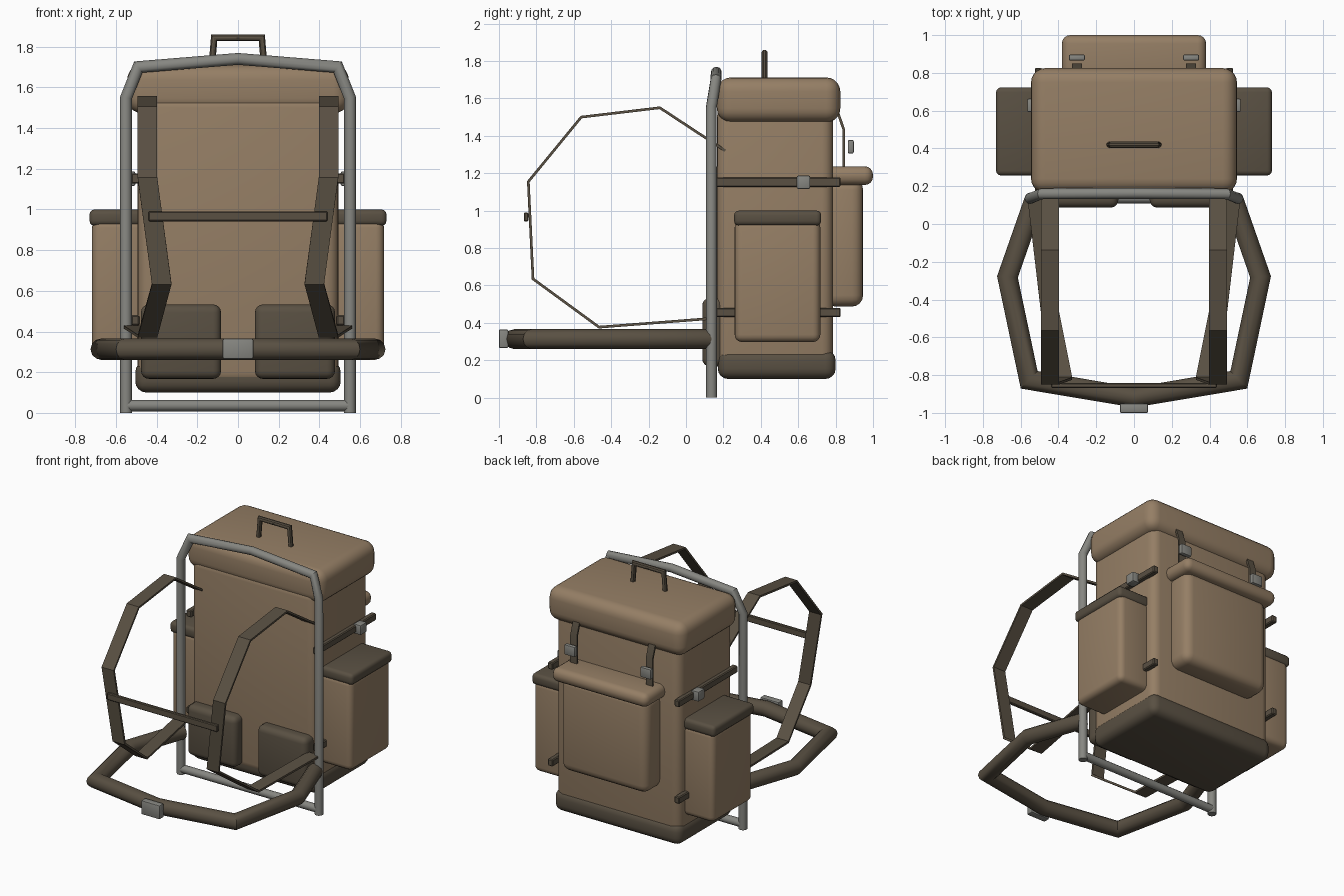
import bpy, bmesh, math
from mathutils import Vector

if "Cube" in bpy.data.objects:
    bpy.data.objects.remove(bpy.data.objects["Cube"])


def material(name, rgb):
    m = bpy.data.materials.new(name)
    m.diffuse_color = (*rgb, 1)
    m.use_nodes = True
    m.node_tree.nodes["Principled BSDF"].inputs["Base Color"].default_value = m.diffuse_color
    return m


TAN = material("tan_canvas", (0.30, 0.21, 0.13))
DARK = material("dark_webbing", (0.10, 0.08, 0.055))
METAL = material("grey_metal", (0.24, 0.24, 0.22))


def finish(name, bm, mat, angle=35):
    bmesh.ops.recalc_face_normals(bm, faces=bm.faces)
    me = bpy.data.meshes.new(name)
    bm.to_mesh(me)
    bm.free()
    ob = bpy.data.objects.new(name, me)
    bpy.context.collection.objects.link(ob)
    me.materials.append(mat)
    bpy.ops.object.select_all(action='DESELECT')
    ob.select_set(True)
    bpy.context.view_layer.objects.active = ob
    bpy.ops.object.shade_smooth_by_angle(angle=math.radians(angle))
    return ob


def box(name, x, y, z, mat, r=0.0, seg=4):
    """Rounded box from (min, max) ranges."""
    bm = bmesh.new()
    bmesh.ops.create_cube(bm, size=1)
    for v in bm.verts:
        v.co = [(a + b) / 2 + c * (b - a) for c, (a, b) in zip(v.co, (x, y, z))]
    if r:
        bmesh.ops.bevel(bm, geom=bm.edges[:], offset=r, segments=seg,
                        profile=0.5, affect='EDGES')
    return finish(name, bm, mat)


def sweep(name, pts, section, n, mat):
    """Mitred sweep of a section (u along n, v across) along a path."""
    pts, n = [Vector(p) for p in pts], Vector(n)
    sides = [n.cross(b - a).normalized() for a, b in zip(pts, pts[1:])]
    bm = bmesh.new()
    rings = []
    for i, p in enumerate(pts):
        a, b = sides[max(i - 1, 0)], sides[min(i, len(sides) - 1)]
        m = (a + b) / (1 + a.dot(b))
        rings.append([bm.verts.new(p + n * u + m * v) for u, v in section])
    k = len(section)
    for r0, r1 in zip(rings, rings[1:]):
        for j in range(k):
            bm.faces.new((r0[j], r0[(j + 1) % k], r1[(j + 1) % k], r1[j]))
    bm.faces.new(rings[0])
    bm.faces.new(rings[-1])
    return finish(name, bm, mat)


def circle(r, k=12):
    return [(r * math.cos(math.tau * i / k), r * math.sin(math.tau * i / k)) for i in range(k)]


def flat(w, t):
    return [(-w / 2, -t / 2), (w / 2, -t / 2), (w / 2, t / 2), (-w / 2, t / 2)]


def mirrored(half):
    """Complete a path that ends on x = 0."""
    return half + [(-x, y, z) for x, y, z in half[-2::-1]]


# Pack body, base and lid
box("pack_body", (-0.495, 0.495), (0.165, 0.787), (0.14, 1.56), TAN, 0.06)
box("pack_base", (-0.505, 0.505), (0.17, 0.80), (0.10, 0.255), DARK, 0.055)
box("pack_lid", (-0.545, 0.545), (0.165, 0.825), (1.472, 1.712), TAN, 0.075, 5)

# Carry handle
sweep("carry_handle", mirrored([(-0.13, 0.42, 1.69), (-0.117, 0.42, 1.843), (0, 0.42, 1.843)]),
      circle(0.017, 10), (0, 1, 0), DARK)

# Tubular outer frame
sweep("frame_tube", mirrored([(-0.55, 0.137, 0), (-0.55, 0.135, 1.55),
                              (-0.49, 0.16, 1.70), (0, 0.162, 1.74)]),
      circle(0.029), (0, 1, 0), METAL)
sweep("frame_bottom_bar", [(-0.55, 0.137, 0.036), (0.55, 0.137, 0.036)],
      circle(0.028), (0, 1, 0), METAL)

# Hip belt and buckle
sweep("hip_belt", mirrored([(-0.53, 0.12, 0.313), (-0.67, -0.28, 0.313),
                            (-0.555, -0.825, 0.313), (0, -0.918, 0.313)]),
      circle(0.053), (0, 0, 1), DARK)
box("hip_buckle", (-0.075, 0.075), (-1.0, -0.95), (0.265, 0.365), METAL, 0.008, 2)

# Rear pocket
box("rear_pocket", (-0.345, 0.345), (0.74, 0.947), (0.487, 1.17), TAN, 0.06)
box("rear_pocket_flap", (-0.382, 0.382), (0.74, 1.0), (1.137, 1.237), TAN, 0.045)

# Sternum strap
box("sternum_strap", (-0.44, 0.44), (-0.867, -0.843), (0.942, 0.99), DARK, 0.005, 1)

for s, side in ((-1, "left"), (1, "right")):
    def xr(a, b):
        return tuple(sorted((s * a, s * b)))

    # Side pockets
    box("side_pocket_" + side, xr(0.46, 0.718), (0.26, 0.718), (0.297, 0.95), TAN, 0.04)
    box("side_pocket_flap_" + side, xr(0.46, 0.73), (0.257, 0.723), (0.92, 1.0), DARK, 0.025, 3)
    # Compression straps
    for level, z in (("upper", 1.152), ("lower", 0.455)):
        box(f"compression_strap_{level}_{side}", xr(0.485, 0.525), (0.16, 0.827),
            (z - 0.025, z + 0.025), DARK, 0.006, 1)
    box("compression_buckle_" + side, xr(0.505, 0.565), (0.592, 0.664), (1.116, 1.187),
        METAL, 0.008, 2)
    # Lumbar pads
    box("lumbar_pad_" + side, xr(0.083, 0.477), (0.087, 0.21), (0.167, 0.533), DARK, 0.04)
    # Shoulder straps
    sweep("shoulder_strap_" + side,
          [(s * x, y, z) for x, y, z in
           [(0.445, 0.21, 1.32), (0.445, -0.14, 1.55), (0.445, -0.56, 1.50),
            (0.445, -0.843, 1.155), (0.375, -0.818, 0.635), (0.445, -0.465, 0.377),
            (0.515, 0.13, 0.423)]],
          flat(0.096, 0.014), (1, 0, 0), DARK)
    # Lid straps and buckles
    sweep("lid_strap_" + side,
          [(s * 0.302, y, z) for y, z in
           [(0.81, 1.53), (0.843, 1.435), (0.843, 1.22)]],
          flat(0.052, 0.014), (1, 0, 0), DARK)
    box("lid_buckle_" + side, xr(0.26, 0.345), (0.865, 0.897), (1.305, 1.378), METAL, 0.008, 2)
